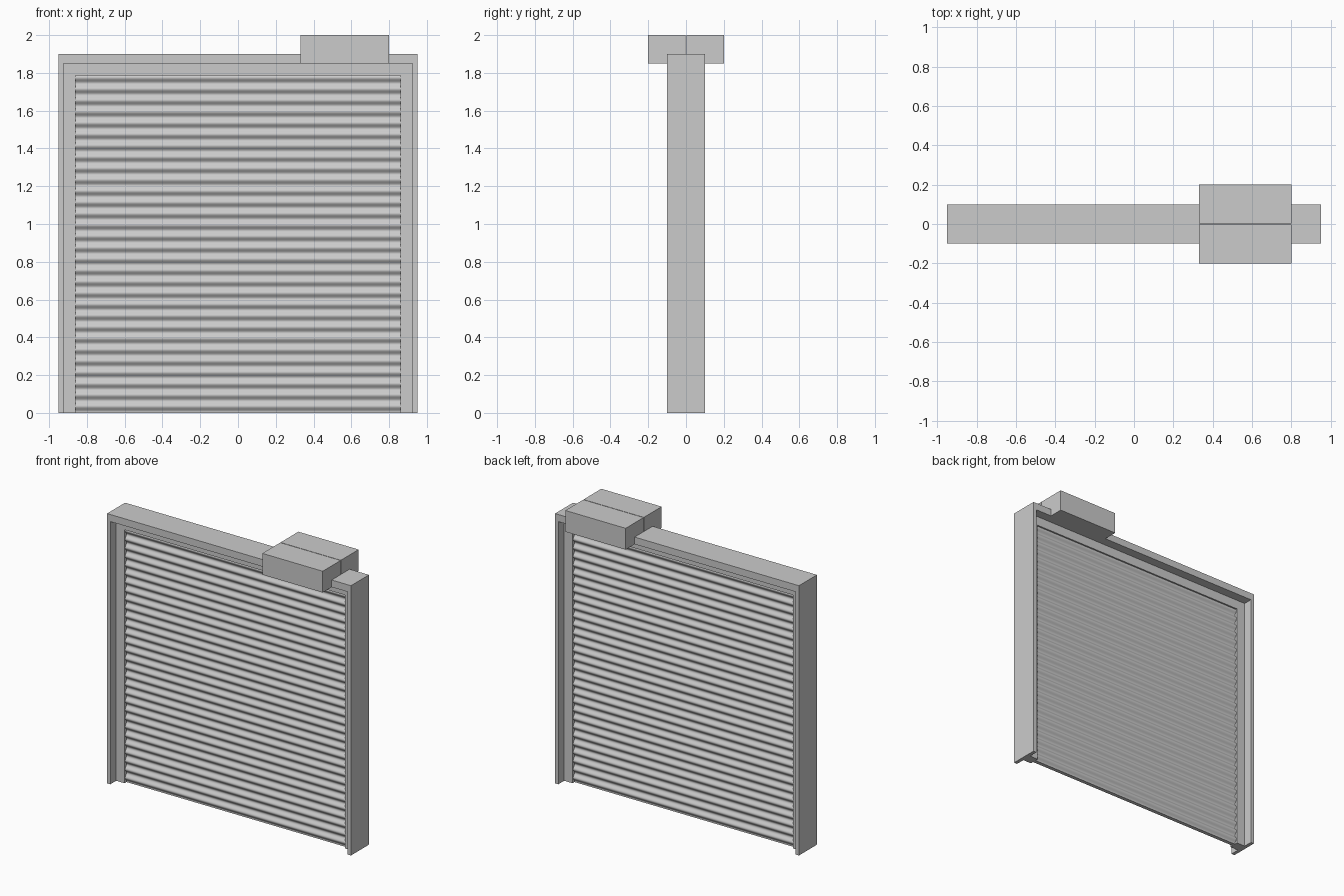
import bpy, bmesh, math

if "Cube" in bpy.data.objects:
    bpy.data.objects.remove(bpy.data.objects["Cube"])


def prism(name, pts, depth, axis):
    """Extrude a closed profile symmetrically: 'y' takes (x, z) points, 'x' takes (y, z) points."""
    bm = bmesh.new()
    place = (lambda p, d: (p[0], d, p[1])) if axis == 'y' else (lambda p, d: (d, p[0], p[1]))
    a = [bm.verts.new(place(p, -depth)) for p in pts]
    b = [bm.verts.new(place(p, depth)) for p in pts]
    bm.faces.new(a)
    bm.faces.new(b[::-1])
    n = len(pts)
    for i in range(n):
        j = (i + 1) % n
        bm.faces.new((a[i], b[i], b[j], a[j]))
    bmesh.ops.recalc_face_normals(bm, faces=bm.faces)
    mesh = bpy.data.meshes.new(name)
    bm.to_mesh(mesh)
    bm.free()
    ob = bpy.data.objects.new(name, mesh)
    bpy.context.collection.objects.link(ob)
    return ob


def arch(name, outer, top, inner, under, depth):
    """Upside-down U frame standing on the floor."""
    return prism(name, [(-outer, 0), (-outer, top), (outer, top), (outer, 0),
                        (inner, 0), (inner, under), (-inner, under), (-inner, 0)], depth, 'y')


# Wide outer casing and the recessed guide frame inside it
arch("outer_frame", 0.95, 1.90, 0.925, 1.85, 0.10)
arch("guide_frame", 0.925, 1.85, 0.86, 1.785, 0.035)

# Corrugated shutter curtain, rippled on both sides
PITCH, STEPS, HEIGHT = 0.06, 10, 1.785
count = round(HEIGHT / PITCH * STEPS)
front = []
for i in range(count + 1):
    z = HEIGHT * i / count
    front.append((-0.02 - 0.008 * math.sin(2 * math.pi * (z - 0.02) / PITCH), z))
back = [(-y, z) for y, z in reversed(front)]
shutter = prism("shutter_curtain", front + back, 0.86, 'x')

# Smooth ripples, sharp ends
bpy.context.view_layer.objects.active = shutter
shutter.select_set(True)
bpy.ops.object.shade_smooth_by_angle(angle=math.radians(40))

# Motor housing: two halves meeting at a fine seam
for side, label in ((-1, "front"), (1, "back")):
    bpy.ops.mesh.primitive_cube_add(size=1, location=(0.565, side * 0.101, 1.925))
    box = bpy.context.object
    box.name = "motor_housing_" + label
    box.scale = (0.47, 0.198, 0.15)
